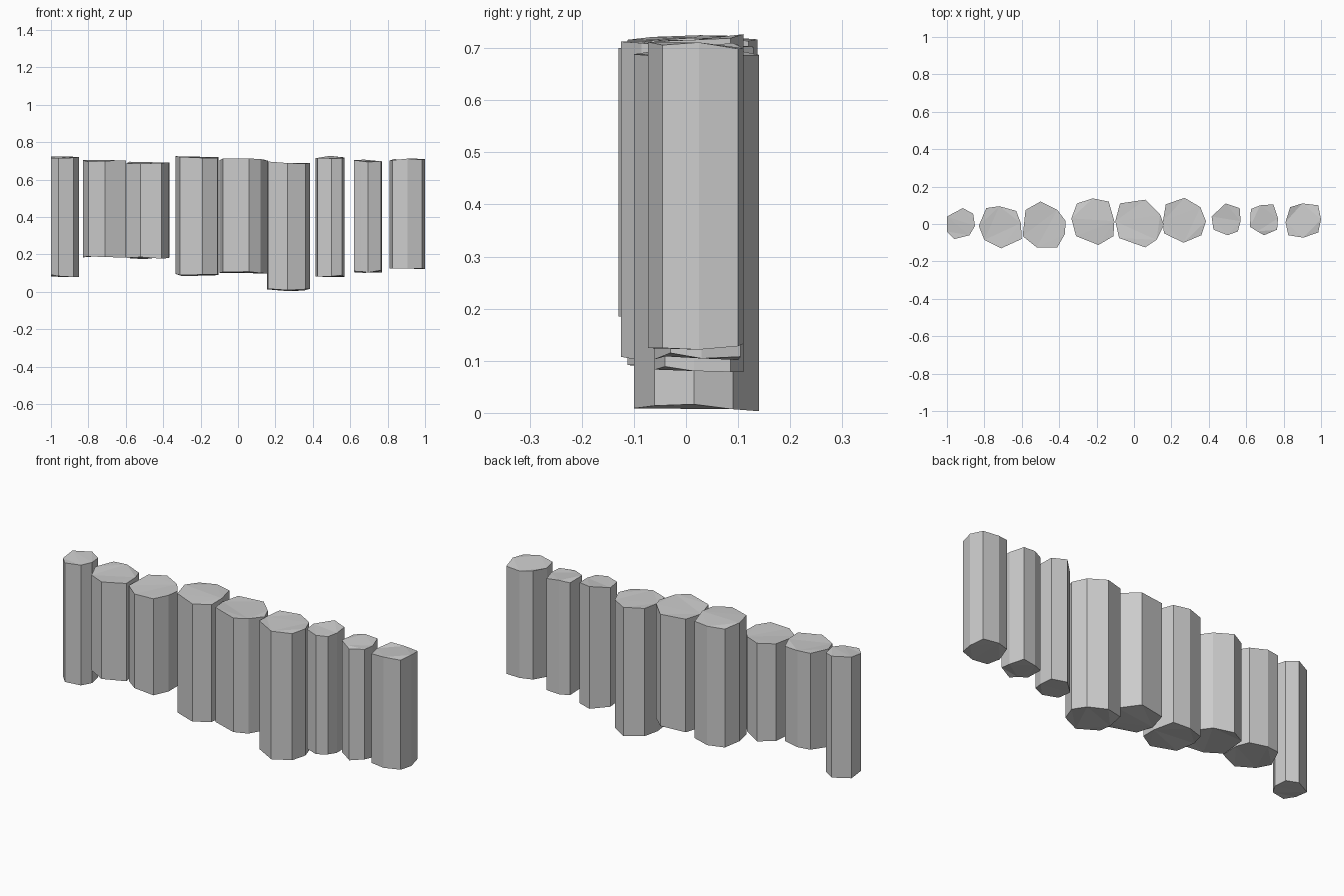
import bpy, bmesh, random

random.seed(4)


def post(name, z0, z1, outline):
    """Rough-hewn upright post: faceted prism with slightly uneven ends."""
    bm = bmesh.new()
    uneven = lambda: random.uniform(-0.007, 0.007)
    low = [bm.verts.new((x, y, max(0, z0 + uneven()))) for x, y in outline]
    top = [bm.verts.new((v.co.x, v.co.y, z1 + uneven())) for v in low]
    n = len(low)
    for i in range(n):
        j = (i + 1) % n
        bm.faces.new((low[i], low[j], top[j], top[i]))
    caps = [bm.faces.new(low), bm.faces.new(top)]
    bmesh.ops.triangulate(bm, faces=caps)
    bmesh.ops.recalc_face_normals(bm, faces=bm.faces[:])
    mesh = bpy.data.meshes.new(name)
    bm.to_mesh(mesh)
    bm.free()
    bpy.context.collection.objects.link(bpy.data.objects.new(name, mesh))


# Row of posts, left to right: bottom, top, plan outline
post("post_1", .085, .72, [(-1, .04), (-.915, .085), (-.86, .055), (-.85, -.01),
                           (-.88, -.06), (-.96, -.08), (-1, -.04)])
post("post_2", .188, .70, [(-.83, -.01), (-.79, .085), (-.72, .095), (-.63, .07),
                           (-.605, .005), (-.60, -.08), (-.71, -.13), (-.80, -.085)])
post("post_3", .18, .69, [(-.58, .075), (-.50, .12), (-.41, .075), (-.365, .015),
                          (-.37, -.055), (-.41, -.125), (-.52, -.125), (-.595, -.065)])
post("post_4", .092, .718, [(-.335, .03), (-.305, .11), (-.22, .137), (-.135, .12),
                            (-.105, .015), (-.11, -.065), (-.19, -.112), (-.31, -.065)])
post("post_5", .104, .707, [(-.10, .015), (-.075, .11), (.06, .13), (.14, .05),
                            (.16, -.005), (.12, -.085), (.06, -.125), (-.08, -.075)])
post("post_6", .01, .69, [(.155, .015), (.17, .105), (.27, .14), (.355, .09),
                          (.385, .015), (.36, -.06), (.265, -.10), (.16, -.05)])
post("post_7", .085, .72, [(.415, .04), (.49, .11), (.565, .085), (.57, .015),
                           (.555, -.04), (.50, -.06), (.425, -.03)])
post("post_8", .108, .70, [(.62, -.015), (.625, .08), (.675, .10), (.745, .105),
                           (.77, .03), (.765, -.03), (.695, -.06), (.66, -.04)])
post("post_9", .128, .705, [(.81, .01), (.835, .09), (.90, .11), (.985, .10),
                            (1, .025), (.985, -.045), (.905, -.073), (.825, -.06)])
